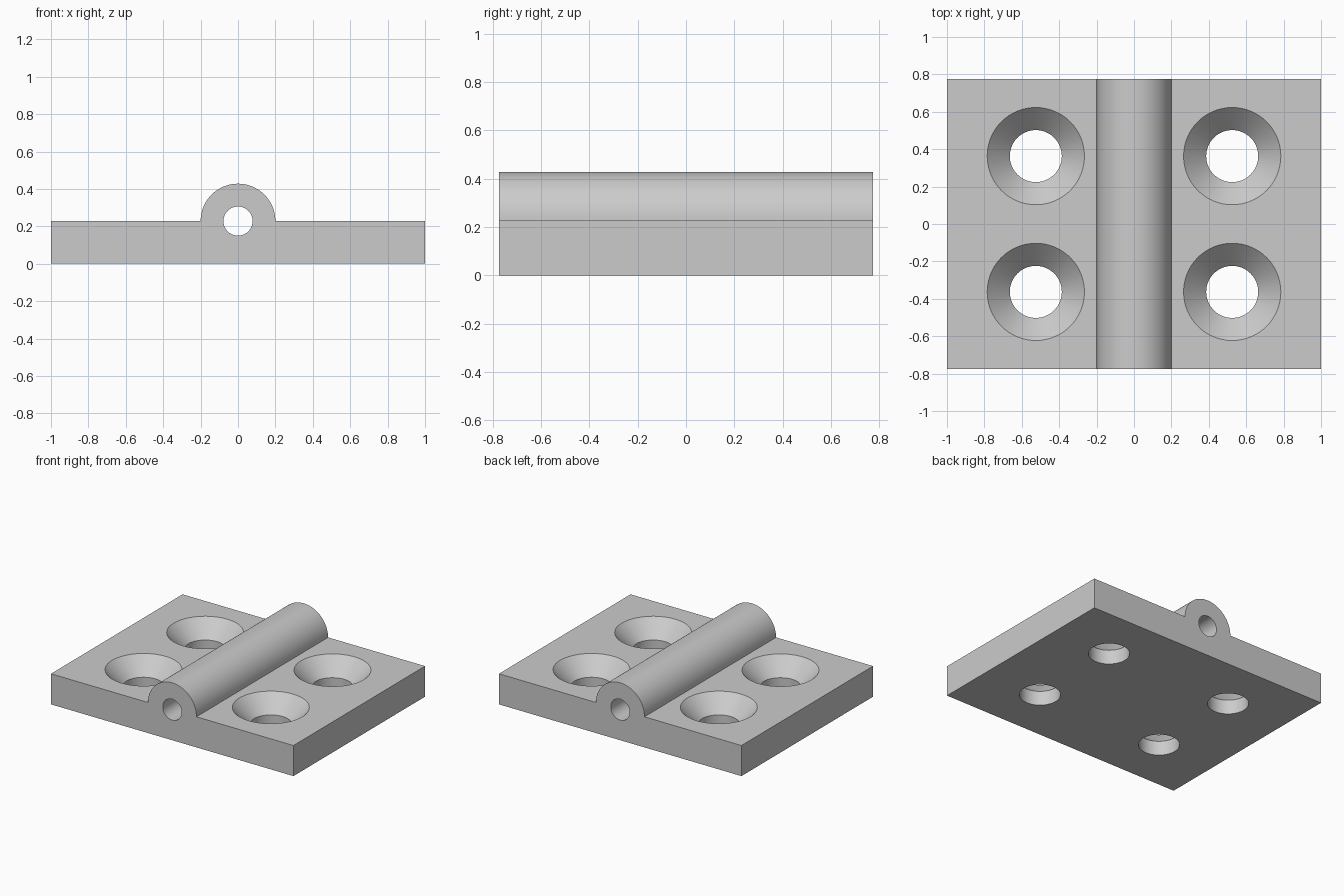
import bpy, bmesh, math
from mathutils import Matrix, Vector

if "Cube" in bpy.data.objects:
    bpy.data.objects.remove(bpy.data.objects["Cube"])

HALF_Y, TOP = 0.775, 0.228
BARREL_R, BORE_R = 0.2, 0.078
HOLE_X, HOLE_Y, HOLE_R, SINK_R = 0.525, 0.363, 0.139, 0.26
SEG = 64


def add_object(name, bm):
    bmesh.ops.recalc_face_normals(bm, faces=bm.faces[:])
    mesh = bpy.data.meshes.new(name)
    bm.to_mesh(mesh)
    bm.free()
    obj = bpy.data.objects.new(name, mesh)
    bpy.context.collection.objects.link(obj)
    return obj


def cut(target, cutter):
    mod = target.modifiers.new("cut", 'BOOLEAN')
    mod.operation, mod.solver, mod.object = 'DIFFERENCE', 'EXACT', cutter
    cutter.hide_render = True
    bpy.context.view_layer.objects.active = target
    bpy.ops.object.modifier_apply(modifier=mod.name)
    bpy.data.objects.remove(cutter)


# Hinge body: plate outline with half-round barrel, extruded front to back
outline = [(-1, 0), (1, 0), (1, TOP)]
outline += [(BARREL_R * math.cos(math.pi * i / 40), TOP + BARREL_R * math.sin(math.pi * i / 40))
            for i in range(41)]
outline.append((-1, TOP))
bm = bmesh.new()
face = bm.faces.new([bm.verts.new((x, -HALF_Y, z)) for x, z in outline])
ext = bmesh.ops.extrude_face_region(bm, geom=[face], use_keep_orig=True)
bmesh.ops.translate(bm, vec=(0, 2 * HALF_Y, 0),
                    verts=[v for v in ext["geom"] if isinstance(v, bmesh.types.BMVert)])
hinge = add_object("hinge_body", bm)

# Pin bore along the barrel
bm = bmesh.new()
bmesh.ops.create_cone(bm, cap_ends=True, segments=SEG, radius1=BORE_R, radius2=BORE_R, depth=2,
                      matrix=Matrix.Translation((0, 0, TOP)) @ Matrix.Rotation(math.pi / 2, 4, 'X'))
cut(hinge, add_object("bore_cutter", bm))

# Four countersunk screw holes, each a revolved profile
shoulder = TOP - (SINK_R - HOLE_R)
profile = [(0, -0.05), (HOLE_R, -0.05), (HOLE_R, shoulder), (SINK_R + 0.01, TOP + 0.01), (0, TOP + 0.01)]
for sx in (-1, 1):
    for sy in (-1, 1):
        bm = bmesh.new()
        verts = [bm.verts.new((r, 0, z)) for r, z in profile]
        edges = [bm.edges.new(pair) for pair in zip(verts, verts[1:])]
        bmesh.ops.spin(bm, geom=verts + edges, cent=(0, 0, 0), axis=(0, 0, 1),
                       angle=2 * math.pi, steps=SEG)
        bmesh.ops.remove_doubles(bm, verts=bm.verts[:], dist=1e-4)
        bmesh.ops.translate(bm, verts=bm.verts[:], vec=Vector((sx * HOLE_X, sy * HOLE_Y, 0)))
        cut(hinge, add_object("screw_cutter", bm))

# Single grey finish
grey = bpy.data.materials.new("light grey")
grey.diffuse_color = (0.6, 0.6, 0.6, 1)
grey.use_nodes = True
grey.node_tree.nodes["Principled BSDF"].inputs["Base Color"].default_value = grey.diffuse_color
hinge.data.materials.clear()
hinge.data.materials.append(grey)

# Smooth round surfaces, sharp rims
bpy.ops.object.select_all(action='DESELECT')
hinge.select_set(True)
bpy.context.view_layer.objects.active = hinge
bpy.ops.object.shade_smooth_by_angle(angle=math.radians(30))
